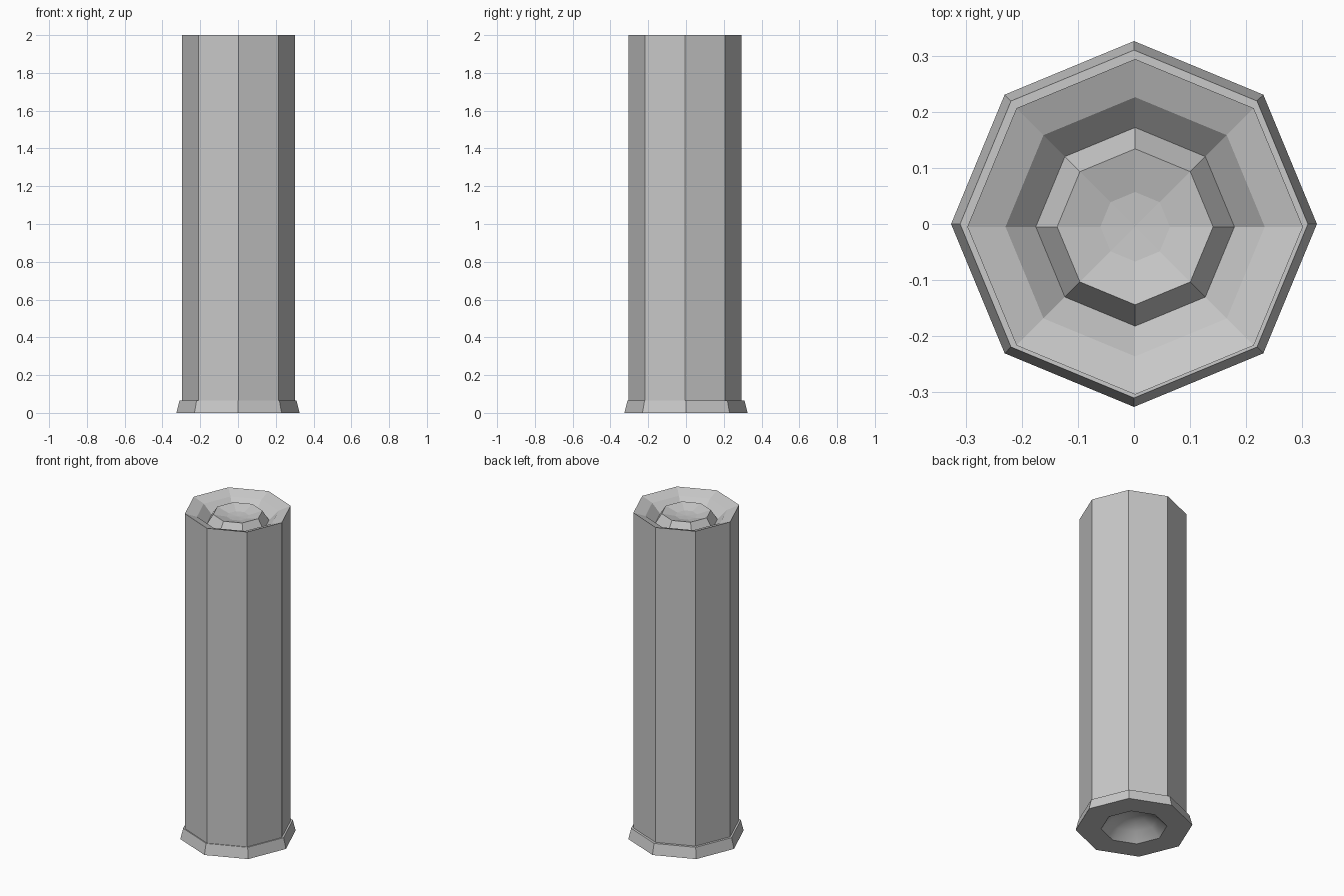
import bpy, bmesh, math

cube = bpy.data.objects.get("Cube")
if cube:
    bpy.data.objects.remove(cube, do_unlink=True)

SIDES = 8

# Single plain grey for every part
grey = bpy.data.materials.new("light_grey")
grey.use_nodes = True
colour = (0.58, 0.58, 0.58, 1)
grey.diffuse_color = colour
bsdf = next(n for n in grey.node_tree.nodes if n.type == 'BSDF_PRINCIPLED')
bsdf.inputs["Base Color"].default_value = colour
bsdf.inputs["Roughness"].default_value = 0.8


def lathe(name, profile, location=(0, 0, 0), smooth_bands=0):
    """Turn a (radius, height) profile into an octagonal part.
    The first smooth_bands bands are smooth shaded, the rest stay flat."""
    bm = bmesh.new()
    rings = []
    for r, z in profile:
        if r == 0:
            rings.append([bm.verts.new((0, 0, z))] * SIDES)
        else:
            angles = [2 * math.pi * i / SIDES for i in range(SIDES)]
            rings.append([bm.verts.new((r * math.cos(a), r * math.sin(a), z))
                          for a in angles])
    for band, (low, high) in enumerate(zip(rings, rings[1:])):
        for i in range(SIDES):
            j = (i + 1) % SIDES
            corners = list(dict.fromkeys((low[i], low[j], high[j], high[i])))
            bm.faces.new(corners).smooth = band < smooth_bands
    for e in bm.edges:
        e.smooth = len({f.smooth for f in e.link_faces}) == 1
    mesh = bpy.data.meshes.new(name)
    bm.to_mesh(mesh)
    bm.free()
    mesh.materials.append(grey)
    obj = bpy.data.objects.new(name, mesh)
    obj.location = location
    bpy.context.collection.objects.link(obj)
    return obj


# Flared base flange with a smooth hollow underneath
lathe("base_flange", [
    (0, 0.09), (0.07, 0.08), (0.13, 0.05), (0.184, 0),
    (0.326, 0), (0.31, 0.065), (0.28, 0.065),
], smooth_bands=3)

# Tall shaft, with a sunken top holding a small dished boss
lathe("shaft", [
    (0.299, 0.05), (0.299, 2.0),
    (0.231, 1.975), (0.177, 1.922),
    (0.139, 1.982), (0.062, 1.962), (0, 1.958),
], location=(0.002, -0.005, 0))
